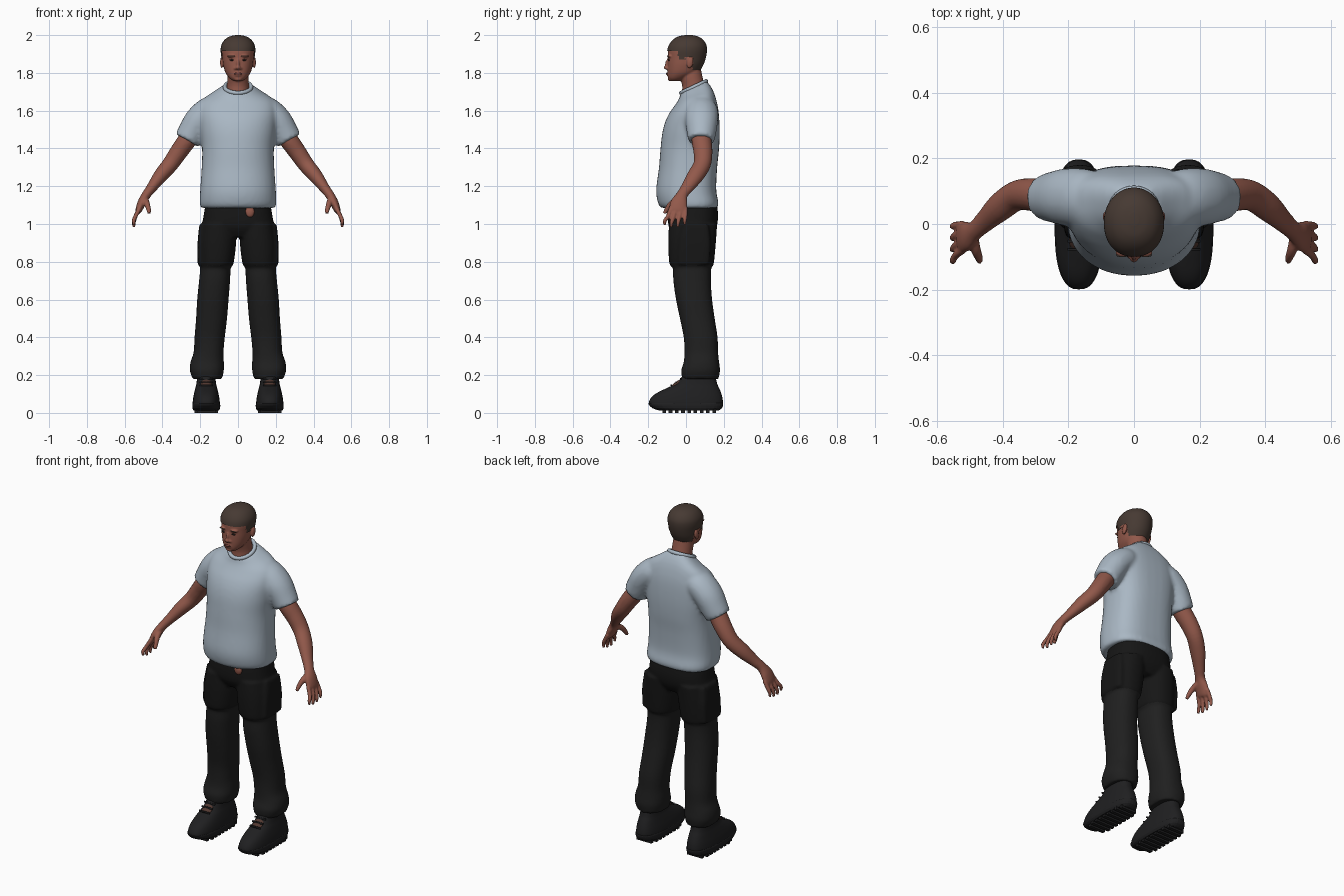
import bpy, bmesh, math
from mathutils import Vector, Matrix

if "Cube" in bpy.data.objects:
    bpy.data.objects.remove(bpy.data.objects["Cube"])


def mat(name, rgb):
    m = bpy.data.materials.new(name)
    m.diffuse_color = (*rgb, 1)
    m.use_nodes = True
    m.node_tree.nodes["Principled BSDF"].inputs["Base Color"].default_value = m.diffuse_color
    return m


SHIRT = mat("shirt_grey_blue", (0.40, 0.475, 0.55))
SKIN = mat("skin", (0.29, 0.10, 0.07))
HAIR = mat("hair_brown", (0.062, 0.042, 0.033))
CLOTH = mat("trouser_black", (0.014, 0.014, 0.014))
CLOTH_TOP = mat("trouser_deep_black", (0.008, 0.008, 0.008))
BOOT = mat("boot_black", (0.014, 0.014, 0.015))
TONGUE = mat("boot_brown", (0.085, 0.04, 0.03))
EYE = mat("eye_dark", (0.03, 0.02, 0.018))
LIP = mat("lip", (0.17, 0.05, 0.04))


def smooth_rows(rows, k):
    """Catmull-Rom interpolation between rows of numbers."""
    out = []
    for i in range(len(rows) - 1):
        a, b, c, d = (Vector(rows[max(0, min(len(rows) - 1, i + j))]) for j in (-1, 0, 1, 2))
        for s in range(k):
            t = s / k
            out.append(0.5 * (2 * b + (c - a) * t + (2 * a - 5 * b + 4 * c - d) * t * t
                              + (3 * b - a - 3 * c + d) * t ** 3))
    return out + [Vector(rows[-1])]


def skin_rings(bm, rings):
    vs = [[bm.verts.new(p) for p in r] for r in rings]
    n = len(vs[0])
    for a, b in zip(vs, vs[1:]):
        for j in range(n):
            bm.faces.new((a[j], a[(j + 1) % n], b[(j + 1) % n], b[j]))
    bm.faces.new(vs[0][::-1])
    bm.faces.new(vs[-1])


def spow(v, e):
    return math.copysign(abs(v) ** e, v)


def loft(bm, rows, n=40, k=4, pf=2.0, pb=2.0, side=1, grow=0.0, last_tilt=0.0):
    """Stack of ovals; each row is z, centre x, front y, back y, half width."""
    rings, data = [], smooth_rows(rows, k)
    for i, (z, cx, yf, yb, hw) in enumerate(data):
        mid, hd, ring = (yf + yb) / 2, (yb - yf) / 2 + grow, []
        tilt = last_tilt * max(0, (i / (len(data) - 1) - 0.6) / 0.4)
        for j in range(n):
            c, s = math.cos(math.tau * j / n), math.sin(math.tau * j / n)
            e = 2 / (pb if s > 0 else pf)
            y = mid + hd * spow(s, e)
            ring.append((side * cx + (hw + grow) * spow(c, e), y, z + tilt * (y - mid)))
        rings.append(ring)
    skin_rings(bm, rings)


def tube(bm, rows, n=20, k=5, side=1):
    """Oval pipe; each row is x, y, z, radius along y, radius across."""
    data, rings = smooth_rows(rows, k), []
    pts = [Vector((side * d[0], d[1], d[2])) for d in data]
    for i, d in enumerate(data):
        t = (pts[min(i + 1, len(pts) - 1)] - pts[max(i - 1, 0)]).normalized()
        u = (Vector((0, 1, 0)) - t * t.y).normalized()
        w = t.cross(u)
        rings.append([pts[i] + u * d[3] * math.cos(math.tau * j / n)
                      + w * d[4] * math.sin(math.tau * j / n) for j in range(n)])
    skin_rings(bm, rings)


def ball(bm, loc, size, rot=0):
    bmesh.ops.create_uvsphere(bm, u_segments=16, v_segments=10, radius=1,
                              matrix=Matrix.Translation(loc) @ Matrix.Rotation(rot, 4, 'X')
                              @ Matrix.Diagonal((*size, 1)))


def box(bm, loc, size):
    bmesh.ops.create_cube(bm, size=1, matrix=Matrix.Translation(loc) @ Matrix.Diagonal((*size, 1)))


def finish(bm, name, mats, voxel=0, relax=4, rule=None, flat=False):
    """Make the object; voxel merges overlapping pieces into one surface."""
    bmesh.ops.recalc_face_normals(bm, faces=bm.faces)
    me = bpy.data.meshes.new(name)
    bm.to_mesh(me)
    bm.free()
    ob = bpy.data.objects.new(name, me)
    bpy.context.collection.objects.link(ob)
    if voxel:
        r = ob.modifiers.new("merge", 'REMESH')
        r.mode, r.voxel_size = 'VOXEL', voxel
        s = ob.modifiers.new("relax", 'SMOOTH')
        s.factor, s.iterations = 0.5, relax
        dg = bpy.context.evaluated_depsgraph_get()
        new = bpy.data.meshes.new_from_object(ob.evaluated_get(dg))
        ob.modifiers.clear()
        ob.data = me = new
    me.materials.clear()
    for m in mats:
        me.materials.append(m)
    for p in me.polygons:
        p.use_smooth = not flat
        p.material_index = rule(p.center) if rule else 0
    return ob


# T-shirt: body and both sleeves merged
bm = bmesh.new()
loft(bm, [(1.085, 0, -.13, .165, .195), (1.11, 0, -.148, .172, .203), (1.18, 0, -.158, .16, .2),
          (1.3, 0, -.143, .165, .192), (1.4, 0, -.135, .175, .19), (1.5, 0, -.122, .178, .2),
          (1.59, 0, -.092, .172, .205), (1.655, 0, -.055, .155, .185), (1.695, 0, -.035, .135, .125),
          (1.725, 0, -.03, .11, .075)], pf=2.1, pb=2.8, last_tilt=.45)
for s in (1, -1):
    tube(bm, [(.10, .075, 1.62, .075, .06), (.15, .08, 1.6, .088, .075), (.205, .082, 1.55, .088, .077),
              (.245, .082, 1.485, .078, .074), (.27, .08, 1.442, .07, .07)], side=s)
finish(bm, "t_shirt", [SHIRT], voxel=.011)

# Collar band
bm = bmesh.new()
bmesh.ops.create_circle(bm, segments=32, radius=1)
ring = [Vector((.07 * v.co.x, .04 + .066 * v.co.y, 1.725 + .031 * v.co.y)) for v in bm.verts]
bm.free()
cu = bpy.data.curves.new("collar", 'CURVE')
cu.dimensions, cu.bevel_depth, cu.bevel_resolution = '3D', .011, 3
sp = cu.splines.new('POLY')
sp.points.add(len(ring) - 1)
for p, q in zip(sp.points, ring):
    p.co = (*q, 1)
sp.use_cyclic_u = True
cu.materials.append(SHIRT)
bpy.context.collection.objects.link(bpy.data.objects.new("collar", cu))

# Trousers: hips, legs and side pockets merged
bm = bmesh.new()
loft(bm, [(.93, 0, -.06, .13, .12), (.98, 0, -.09, .16, .185), (1.04, 0, -.095, .17, .183),
          (1.11, 0, -.088, .163, .17)], pf=2.5, pb=2.5)
for s in (1, -1):
    loft(bm, [(.18, .162, -.02, .172, .078), (.225, .165, -.025, .18, .09), (.27, .163, -.012, .175, .088),
              (.32, .156, -.008, .17, .079), (.4, .15, -.012, .167, .08), (.5, .14, -.032, .152, .082),
              (.6, .133, -.053, .138, .083), (.7, .124, -.067, .132, .082), (.77, .119, -.07, .135, .081),
              (.79, .115, -.088, .147, .091), (.9, .108, -.094, .158, .098), (1.0, .1, -.09, .165, .09)],
         pf=2.3, pb=2.3, side=s)
    loft(bm, [(.785, .18, -.045, .125, .034), (.9, .18, -.04, .13, .034), (1.0, .17, -.02, .12, .034)],
         pf=4, pb=4, side=s)
finish(bm, "trousers", [CLOTH, CLOTH_TOP], voxel=.009, relax=2, rule=lambda c: int(c.z > .78))

# Bare patch at the waist
bm = bmesh.new()
ball(bm, (.063, -.088, 1.065), (.024, .013, .03))
finish(bm, "waist_gap", [SKIN])

for s, tag in ((1, "left"), (-1, "right")):
    # Arm with palm, fingers and thumb
    bm = bmesh.new()
    tube(bm, [(.2, .08, 1.54, .05, .05), (.265, .082, 1.45, .053, .05), (.315, .09, 1.38, .05, .047),
              (.36, .085, 1.315, .046, .043), (.41, .05, 1.255, .044, .038), (.455, .008, 1.195, .034, .028),
              (.485, -.02, 1.155, .03, .024), (.508, -.036, 1.115, .044, .023), (.525, -.043, 1.075, .047, .018),
              (.53, -.046, 1.06, .04, .012)], side=s)
    for i in range(4):
        y0, y1, drop = -.079 + .026 * i, -.112 + .035 * i, (.012, 0, .002, .014)[i]
        tube(bm, [(.52, y0, 1.085, .012, .012), (.543, (y0 + y1) / 2, 1.04, .0115, .0115),
                  (.552, y1, 1.005 + drop, .0105, .0105), (.55, y1, .982 + drop, .007, .007)], n=12, side=s)
    tube(bm, [(.493, -.03, 1.135, .018, .017), (.483, -.075, 1.11, .016, .016),
              (.474, -.1, 1.08, .013, .013), (.47, -.115, 1.055, .009, .009)], n=12, side=s)
    finish(bm, tag + "_arm", [SKIN], voxel=.0055, relax=3)

    # Boot upper
    x = s * .168
    bm = bmesh.new()
    loft(bm, [(.025, .168, -.175, .185, .068), (.05, .168, -.197, .195, .072), (.08, .168, -.185, .193, .069),
              (.105, .168, -.155, .186, .064), (.13, .168, -.105, .176, .058), (.155, .168, -.055, .165, .052),
              (.2, .168, -.015, .155, .047)], pf=2.5, pb=2.5, side=s)
    finish(bm, tag + "_boot", [BOOT])
    # Boot sole with tread blocks
    bm = bmesh.new()
    loft(bm, [(.012, .168, -.14, .172, .066), (.025, .168, -.178, .19, .073), (.045, .168, -.198, .197, .074),
              (.052, .168, -.198, .195, .071)], k=2, pf=2.6, pb=2.6, side=s)
    for i in range(9):
        box(bm, (x, -.115 + .033 * i, .01), (.122 if 0 < i < 8 else .1, .019, .02))
    finish(bm, tag + "_sole", [BOOT], flat=True)
    # Tongue and laces
    bm = bmesh.new()
    ball(bm, (x, -.05, .152), (.03, .045, .012), .65)
    finish(bm, tag + "_tongue", [TONGUE])
    bm = bmesh.new()
    for i in range(3):
        box(bm, (x, -.078 + .025 * i, .146 + .017 * i), (.07, .007, .008))
    finish(bm, tag + "_laces", [BOOT])

# Head with neck, ears, nose, brow and chin merged
HEAD = [(1.757, 0, -.083, -.03, .024), (1.772, 0, -.094, .01, .045), (1.8, 0, -.097, .06, .066),
        (1.84, 0, -.097, .086, .078), (1.88, 0, -.096, .1, .083), (1.92, 0, -.094, .106, .087),
        (1.95, 0, -.084, .102, .082), (1.975, 0, -.062, .084, .064), (1.99, 0, -.034, .058, .038),
        (1.996, 0, .0, .03, .01)]
bm = bmesh.new()
loft(bm, HEAD, pf=2.2)
loft(bm, [(1.67, 0, -.025, .12, .066), (1.73, 0, -.02, .1, .058), (1.79, 0, -.035, .085, .056),
          (1.84, 0, -.03, .075, .05)])
ball(bm, (0, -.102, 1.828), (.014, .016, .011))
ball(bm, (0, -.098, 1.85), (.008, .013, .027), -.25)
ball(bm, (0, -.089, 1.793), (.024, .015, .014))
ball(bm, (0, -.082, 1.768), (.022, .014, .012))
for s in (1, -1):
    ball(bm, (s * .014, -.096, 1.823), (.008, .01, .007))
    ball(bm, (s * .034, -.088, 1.888), (.024, .013, .008))
    ball(bm, (s * .086, .022, 1.855), (.009, .017, .031), -.2)
finish(bm, "head", [SKIN], voxel=.0045, relax=3)


# Short hair: a shell around the skull, trimmed along the hairline
def hairline(y):
    if y < -.04:
        return 1.914
    if y < -.004:
        return 1.872
    return 1.885 if y < .036 else 1.812


bm = bmesh.new()
loft(bm, HEAD, n=72, k=8, pf=2.2, grow=.005)
cut = [f for f in bm.faces if f.calc_center_median().z < hairline(f.calc_center_median().y)]
bmesh.ops.delete(bm, geom=cut, context='FACES')
for v in bm.verts:
    v.co.z += .004 * max(0, (v.co.z - 1.95) / .05)
finish(bm, "hair", [HAIR])

# Eyes, eyebrows and lips
bm = bmesh.new()
for s in (1, -1):
    ball(bm, (s * .033, -.0905, 1.868), (.012, .005, .0045))
finish(bm, "eyes", [EYE])
bm = bmesh.new()
for s in (1, -1):
    ball(bm, (s * .035, -.095, 1.889), (.02, .006, .0035))
finish(bm, "eyebrows", [HAIR])
bm = bmesh.new()
ball(bm, (0, -.1, 1.796), (.021, .006, .006))
finish(bm, "lips", [LIP])
